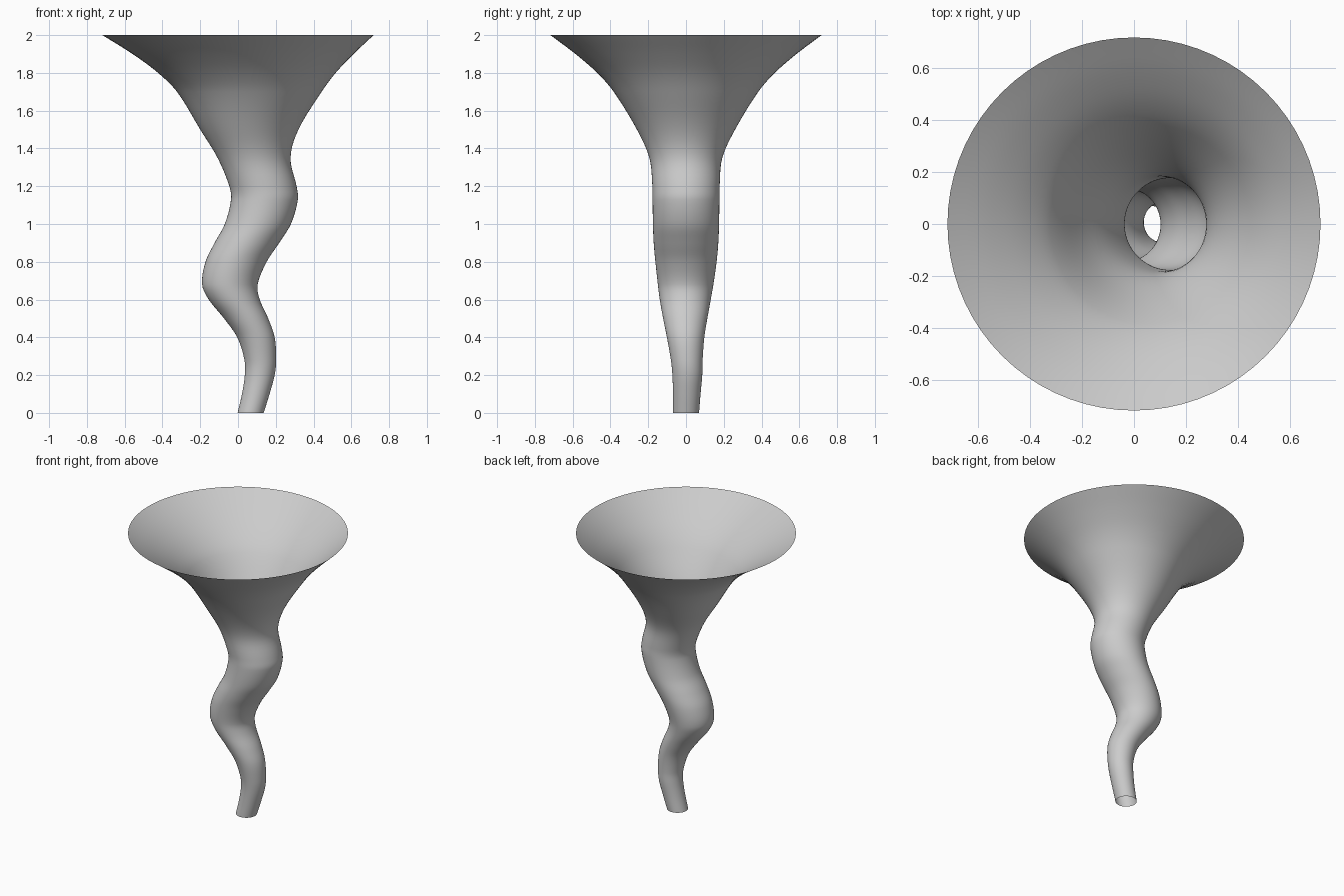
import bpy, bmesh, math

if "Cube" in bpy.data.objects:
    bpy.data.objects.remove(bpy.data.objects["Cube"])

# Horizontal ring profile: height, centre x, centre y, radius
RINGS = [
    (0.00, 0.067, 0.000, 0.069), (0.10, 0.094, 0.004, 0.073),
    (0.20, 0.115, 0.007, 0.079), (0.28, 0.118, 0.004, 0.084),
    (0.40, 0.095, -0.002, 0.099), (0.50, 0.043, -0.004, 0.117),
    (0.60, -0.020, -0.004, 0.135), (0.68, -0.043, -0.002, 0.147),
    (0.80, -0.010, 0, 0.162), (0.90, 0.047, 0, 0.171),
    (1.00, 0.105, 0, 0.175), (1.13, 0.140, 0, 0.177),
    (1.20, 0.132, 0, 0.178), (1.35, 0.085, -0.001, 0.193),
    (1.50, 0.060, 0, 0.260), (1.70, 0.060, 0, 0.383),
    (1.80, 0.047, 0, 0.470), (1.90, 0.027, 0, 0.585),
    (2.00, 0.000, 0, 0.718),
]
SIDES, STEPS = 72, 5


def slope(i, k):
    """Slope of channel k with respect to height at ring i."""
    a, b = RINGS[max(i - 1, 0)], RINGS[min(i + 1, len(RINGS) - 1)]
    return (b[k] - a[k]) / (b[0] - a[0])


def hermite(i, t, k):
    p, q = RINGS[i], RINGS[i + 1]
    h = q[0] - p[0]
    return ((2*t**3 - 3*t**2 + 1) * p[k] + (t**3 - 2*t**2 + t) * h * slope(i, k)
            + (3*t**2 - 2*t**3) * q[k] + (t**3 - t**2) * h * slope(i + 1, k))


# Smoothly interpolated rings
rings = []
for i in range(len(RINGS) - 1):
    for s in range(STEPS):
        t = s / STEPS
        z = RINGS[i][0] + t * (RINGS[i + 1][0] - RINGS[i][0])
        rings.append((z, *(hermite(i, t, k) for k in (1, 2, 3))))
rings.append(RINGS[-1])

# Open twisting funnel, lofted ring by ring
bm = bmesh.new()
loops = []
for z, cx, cy, r in rings:
    loops.append([bm.verts.new((cx + r * math.cos(2 * math.pi * j / SIDES),
                                cy + r * math.sin(2 * math.pi * j / SIDES), z))
                  for j in range(SIDES)])
for low, high in zip(loops, loops[1:]):
    for j in range(SIDES):
        n = (j + 1) % SIDES
        bm.faces.new((low[j], low[n], high[n], high[j])).smooth = True
mesh = bpy.data.meshes.new("funnel")
bm.to_mesh(mesh)
bm.free()
funnel = bpy.data.objects.new("funnel", mesh)
bpy.context.collection.objects.link(funnel)
